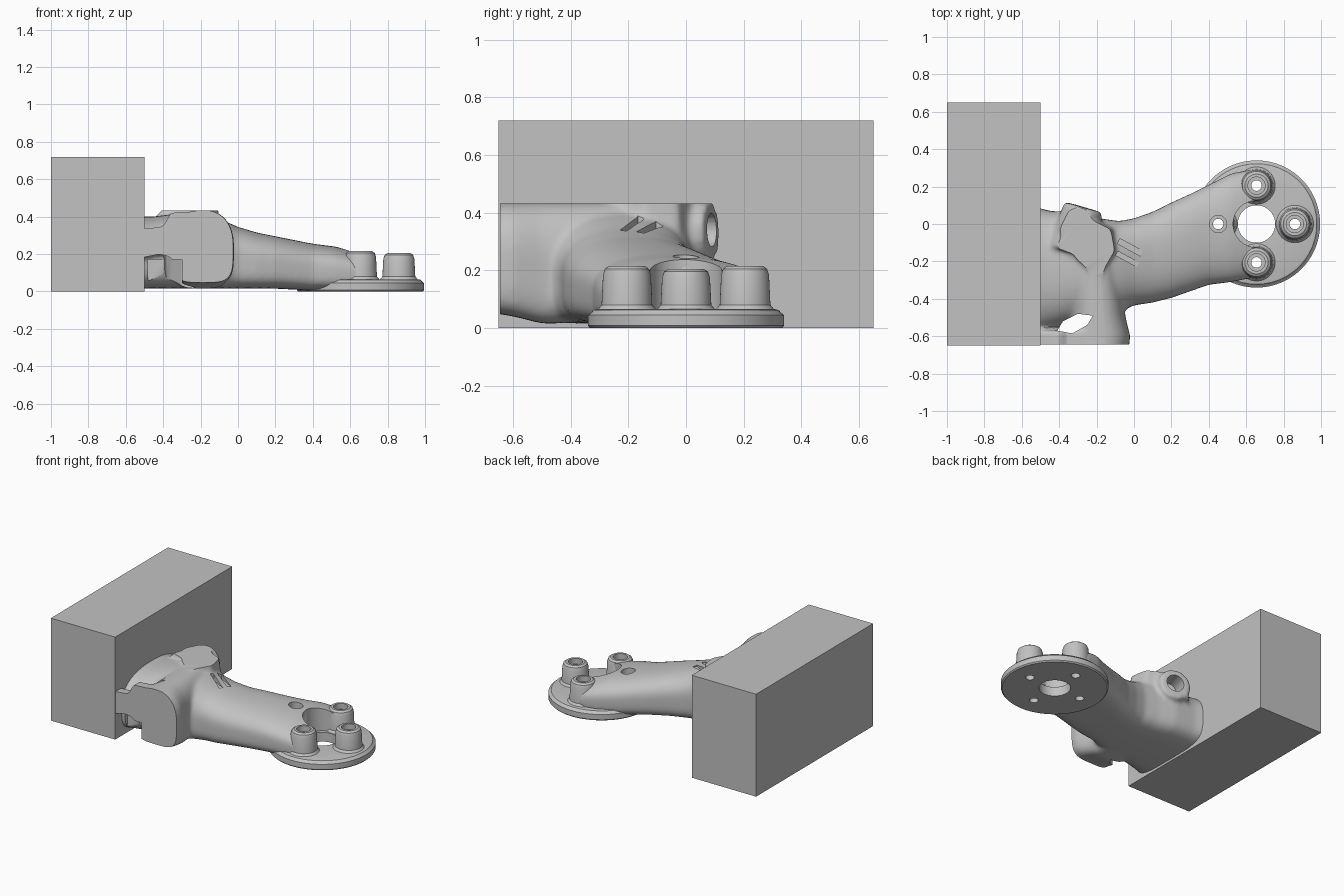
import bpy, bmesh, math
from mathutils import Vector, Matrix

if "Cube" in bpy.data.objects:
    bpy.data.objects.remove(bpy.data.objects["Cube"])

gray = bpy.data.materials.new("light_gray")
gray.use_nodes = True
color = (0.54, 0.54, 0.54, 1)
gray.diffuse_color = color
gray.node_tree.nodes["Principled BSDF"].inputs["Base Color"].default_value = color


def make(name, bm):
    bmesh.ops.recalc_face_normals(bm, faces=bm.faces)
    me = bpy.data.meshes.new(name)
    bm.to_mesh(me)
    bm.free()
    me.materials.append(gray)
    ob = bpy.data.objects.new(name, me)
    bpy.context.collection.objects.link(ob)
    return ob


def skin(name, rings):
    """Closed solid through a list of equal-length rings."""
    bm = bmesh.new()
    loops = [[bm.verts.new(p) for p in r] for r in rings]
    n = len(loops[0])
    for a, b in zip(loops, loops[1:]):
        for i in range(n):
            bm.faces.new((a[i], a[(i + 1) % n], b[(i + 1) % n], b[i]))
    bm.faces.new(loops[0])
    bm.faces.new(loops[-1])
    return make(name, bm)


def lathe(name, profile, center, n=64):
    """Solid of revolution from (radius, height) points."""
    angles = [2 * math.pi * i / n for i in range(n)]
    return skin(name, [[(center[0] + r * math.cos(a), center[1] + r * math.sin(a), z)
                        for a in angles] for r, z in profile])


def rounded(u0, u1, v0, v1, power, n=48):
    """Superellipse filling a rectangle, squarer along its lower half."""
    pts = []
    for i in range(n):
        a = 2 * math.pi * i / n
        c, s = math.cos(a), math.sin(a)
        e = 2 / (power if s >= 0 else power + 2)
        pts.append(((u0 + u1) / 2 + (u1 - u0) / 2 * math.copysign(abs(c) ** e, c),
                    (v0 + v1) / 2 + (v1 - v0) / 2 * math.copysign(abs(s) ** e, s)))
    return pts


def box(name, lo, hi, spin=0):
    bm = bmesh.new()
    bmesh.ops.create_cube(bm, size=1)
    lo, hi = Vector(lo), Vector(hi)
    bmesh.ops.scale(bm, vec=hi - lo, verts=bm.verts)
    bmesh.ops.rotate(bm, matrix=Matrix.Rotation(spin, 3, "Z"), verts=bm.verts)
    bmesh.ops.translate(bm, vec=(lo + hi) / 2, verts=bm.verts)
    return make(name, bm)


def rod(name, start, end, r1, r2):
    bm = bmesh.new()
    a, b = Vector(start), Vector(end)
    turn = (b - a).to_track_quat("Z", "Y").to_matrix().to_4x4()
    bmesh.ops.create_cone(bm, cap_ends=True, segments=40, radius1=r1, radius2=r2,
                          depth=(b - a).length,
                          matrix=Matrix.Translation((a + b) / 2) @ turn)
    return make(name, bm)


def select(ob):
    bpy.ops.object.select_all(action="DESELECT")
    ob.select_set(True)
    bpy.context.view_layer.objects.active = ob


def apply_all(ob):
    select(ob)
    for m in list(ob.modifiers):
        bpy.ops.object.modifier_apply(modifier=m.name)


def cut(ob, cutters):
    for c in cutters:
        m = ob.modifiers.new("cut", "BOOLEAN")
        m.operation, m.solver, m.object = "DIFFERENCE", "EXACT", c
    apply_all(ob)


def smooth(ob):
    select(ob)
    bpy.ops.object.shade_smooth_by_angle(angle=math.radians(35))


# Plain mounting block
box("mounting_block", (-1, -0.65, 0), (-0.5, 0.65, 0.72))

# Arm body: sections along x as (x, y min, y max, z min, z max)
stations = [(-0.56, -0.60, 0.10, 0.015, 0.40), (-0.45, -0.56, 0.07, 0.015, 0.40),
            (-0.3, -0.52, 0.06, 0.015, 0.42), (-0.18, -0.50, 0.03, 0.015, 0.42),
            (-0.08, -0.47, 0.015, 0.015, 0.38), (0, -0.435, 0.03, 0.015, 0.345),
            (0.1, -0.42, 0.065, 0.015, 0.315), (0.2, -0.395, 0.115, 0.015, 0.295),
            (0.3, -0.36, 0.16, 0.01, 0.275), (0.4, -0.325, 0.21, 0.003, 0.255),
            (0.52, -0.31, 0.27, 0.003, 0.24), (0.62, -0.29, 0.29, 0.003, 0.215),
            (0.67, -0.28, 0.28, 0.003, 0.2)]
body = skin("arm", [[(x, u, v) for u, v in rounded(y0, y1, z0, z1, 2.4)]
                    for x, y0, y1, z0, z1 in stations])

# Front branch, ending in a flat hook-shaped section
branch = skin("branch", [[(u, y, v) for u, v in rounded(x0, x1, z0, 0.435, 2.3)]
                         for y, x0, x1, z0 in [(-0.72, -0.35, -0.035, 0.06),
                                               (-0.6, -0.35, -0.02, 0.04),
                                               (-0.5, -0.34, -0.045, 0.015),
                                               (-0.2, -0.34, -0.08, 0.02)]])
hook = [(-0.56, 0.17), (-0.56, 0.33), (-0.4, 0.345), (-0.36, 0.42), (-0.15, 0.43),
        (-0.06, 0.32), (-0.05, 0.2), (-0.12, 0.09), (-0.2, 0.065), (-0.28, 0.1),
        (-0.36, 0.185), (-0.42, 0.2)]
bar = skin("bar", [[(x, y, z) for x, z in hook] for y in (-0.72, -0.57)])

# Raised pad and open socket at the back of the elbow
pad_outline = [(-0.39, -0.03), (-0.34, 0.07), (-0.13, -0.03), (-0.11, -0.14),
               (-0.19, -0.27), (-0.3, -0.18)]
pad = skin("pad", [[(-0.24 + (x + 0.24) * k, -0.07 + (y + 0.07) * k, z)
                    for x, y in pad_outline] for k, z in ((1.3, 0.25), (1, 0.47))])
socket = rod("socket", (-0.34, -0.15, 0.33), (-0.27, 0.09, 0.335), 0.13, 0.105)

select(body)
for part in (branch, bar, pad, socket):
    part.select_set(True)
bpy.ops.object.join()
remesh = body.modifiers.new("blend", "REMESH")
remesh.mode, remesh.voxel_size = "VOXEL", 0.012
soften = body.modifiers.new("soften", "SMOOTH")
soften.factor, soften.iterations = 0.5, 12
apply_all(body)

# Flange disc and the four bosses
mid = (0.655, 0)
disc = lathe("flange_disc", [(0.332, 0), (0.34, 0.008), (0.34, 0.045), (0.33, 0.052),
                             (0.322, 0.062), (0.31, 0.065)], mid, 96)
boss_spots = [(mid[0] + 0.205 * x, 0.205 * y)
              for x, y in ((1, 0), (0, 1), (-1, 0), (0, -1))]
bosses = []
for spot, label, top in zip(boss_spots, ("outer", "back", "inner", "front"),
                            (0.205, 0.215, 0.235, 0.215)):
    bosses.append(lathe(label + "_boss",
                        [(0.1, 0.02), (0.1, 0.065), (0.088, 0.08), (0.083, top - 0.03),
                         (0.076, top - 0.01), (0.062, top)], spot, 48))

# Cutters: bolt holes with countersinks, centre bore and pocket
holes = []
for spot, top in zip(boss_spots, (0.205, 0.215, 0.235, 0.215)):
    holes.append(lathe("bolt_cutter", [(0.028, -0.1), (0.028, top - 0.04),
                                       (0.046, top - 0.04), (0.046, 0.5)], spot, 32))
bore = lathe("bore_cutter", [(0.1, -0.1), (0.1, 0.5)], mid)
pocket = lathe("pocket_cutter", [(0.125, 0.055), (0.125, 0.5)], mid)

# Cutters: flat front and top, side window, socket hole, grooves
window_outline = [(-0.41, -0.57), (-0.38, -0.52), (-0.3, -0.48), (-0.22, -0.49),
                  (-0.25, -0.54), (-0.33, -0.585)]
trims = [box("front_cutter", (-0.9, -1, -0.2), (0.2, -0.645, 0.7)),
         box("top_cutter", (-0.9, -0.9, 0.432), (0.2, 0.5, 0.7)),
         skin("window_cutter", [[(x, y, z) for x, y in window_outline]
                                for z in (-0.2, 0.7)]),
         box("underside_cutter", (-0.48, -0.7, -0.1), (-0.3, -0.54, 0.17)),
         rod("socket_cutter", (-0.3, -0.02, 0.34), (-0.25, 0.15, 0.34), 0.055, 0.06),
         box("groove_cutter", (-0.09, -0.14, 0.325), (0.05, -0.11, 0.5), -0.5),
         box("groove_cutter", (-0.1, -0.2, 0.335), (0.03, -0.175, 0.5), -0.5)]

cut(body, trims + [pocket, bore] + holes)
cut(disc, [bore] + holes)
for boss, hole in zip(bosses, holes):
    cut(boss, [hole])
for cutter in trims + holes + [bore, pocket]:
    bpy.data.objects.remove(cutter)
for ob in [body, disc] + bosses:
    smooth(ob)
